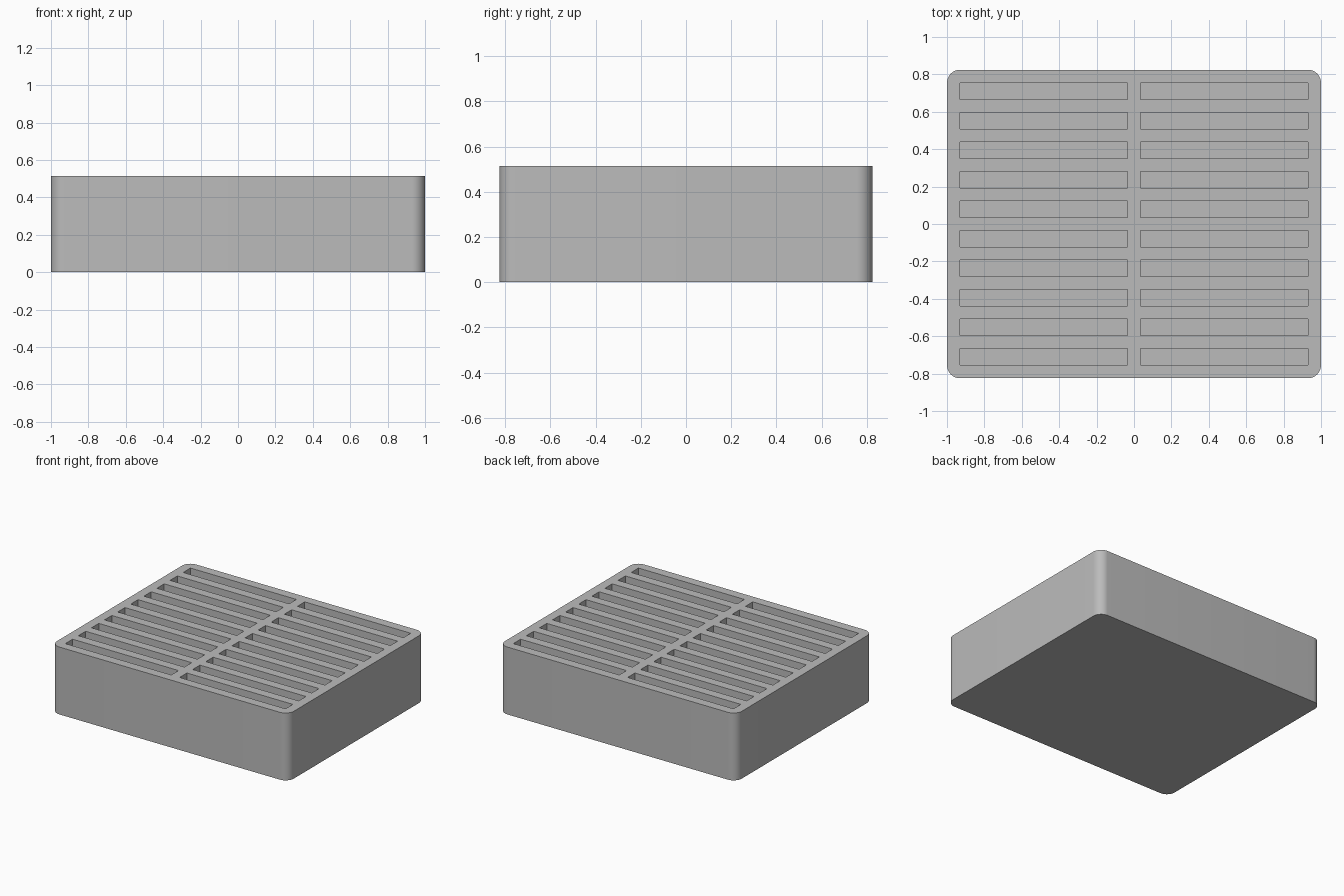
import bpy, bmesh, math

if "Cube" in bpy.data.objects:
    bpy.data.objects.remove(bpy.data.objects["Cube"])

# Proportions: walls, ribs and floor share one thickness
U = 1 / 28.5
HX, HY, H = 1.0, 23.5 * U, 0.514
WALL, SLOT_W, SLOT_L = 2 * U, 2.5 * U, 25.5 * U
RADIUS, ROWS = 2 * U, 10

grey = bpy.data.materials.new("plain_grey")
grey.diffuse_color = (0.5, 0.5, 0.5, 1)
grey.use_nodes = True
grey.node_tree.nodes["Principled BSDF"].inputs["Base Color"].default_value = grey.diffuse_color


def make_object(name, bm):
    bmesh.ops.recalc_face_normals(bm, faces=bm.faces)
    mesh = bpy.data.meshes.new(name)
    bm.to_mesh(mesh)
    bm.free()
    mesh.materials.append(grey)
    obj = bpy.data.objects.new(name, mesh)
    bpy.context.collection.objects.link(obj)
    return obj


def add_box(bm, x, y, z, sx, sy, sz):
    for v in bmesh.ops.create_cube(bm, size=1)["verts"]:
        v.co = (x + v.co.x * sx, y + v.co.y * sy, z + v.co.z * sz)


# Tray block with rounded upright corners
bm = bmesh.new()
add_box(bm, 0, 0, H / 2, 2 * HX, 2 * HY, H)
upright = [e for e in bm.edges if abs(e.verts[0].co.z - e.verts[1].co.z) > 0.1]
bmesh.ops.bevel(bm, geom=upright, offset=RADIUS, segments=12, profile=0.5,
                affect='EDGES')
tray = make_object("slotted_tray", bm)

# Two columns of slots, open at the top
bm = bmesh.new()
depth = H - WALL
for side in (-1, 1):
    for row in range(ROWS):
        y = (row - (ROWS - 1) / 2) * (SLOT_W + WALL)
        add_box(bm, side * (WALL + SLOT_L) / 2, y, WALL + depth / 2 + 0.05,
                SLOT_L, SLOT_W, depth + 0.1)
cutter = make_object("slot_cutter", bm)

# Cut the slots, then drop the cutter
cut = tray.modifiers.new("slots", 'BOOLEAN')
cut.operation, cut.solver, cut.object = 'DIFFERENCE', 'EXACT', cutter
bpy.context.view_layer.objects.active = tray
tray.select_set(True)
bpy.ops.object.modifier_apply(modifier=cut.name)
bpy.data.objects.remove(cutter)

# Smooth corners, crisp rims
bpy.ops.object.shade_smooth_by_angle(angle=math.radians(30))
